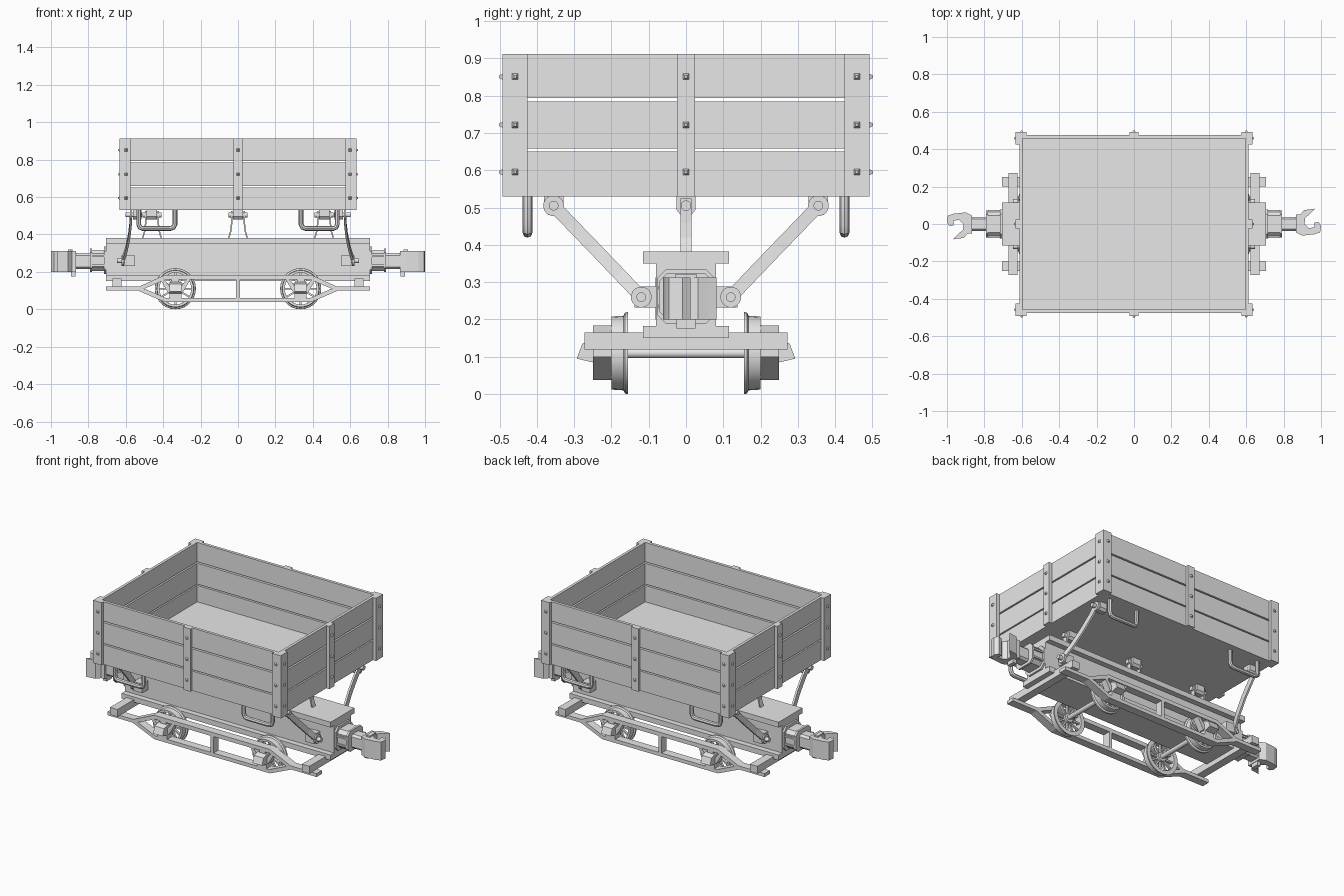
import bpy, bmesh, math
from mathutils import Vector, Matrix

cube = bpy.data.objects.get("Cube")
if cube:
    bpy.data.objects.remove(cube, do_unlink=True)

grey = bpy.data.materials.new("plain_grey")
grey.use_nodes = True
grey.diffuse_color = (0.8, 0.8, 0.8, 1)
grey.node_tree.nodes["Principled BSDF"].inputs["Base Color"].default_value = (0.8, 0.8, 0.8, 1)


def finish(name, bm, mirror=""):
    bmesh.ops.recalc_face_normals(bm, faces=bm.faces)
    me = bpy.data.meshes.new(name)
    bm.to_mesh(me)
    bm.free()
    me.materials.append(grey)
    ob = bpy.data.objects.new(name, me)
    bpy.context.collection.objects.link(ob)
    if mirror:
        mod = ob.modifiers.new("mirror", "MIRROR")
        mod.use_axis = ("x" in mirror, "y" in mirror, False)
        mod.use_mirror_merge = False
    return ob


def smooth(ob):
    bpy.ops.object.select_all(action="DESELECT")
    ob.select_set(True)
    bpy.context.view_layer.objects.active = ob
    bpy.ops.object.shade_smooth_by_angle(angle=math.radians(35))


def prism(name, pts, axis, lo, hi, mirror="", turn=None):
    """Extrude a flat outline along an axis."""
    put = {"x": lambda a, b, c: (c, a, b), "y": lambda a, b, c: (a, c, b),
           "z": lambda a, b, c: (a, b, c)}[axis]
    bm = bmesh.new()
    face = bm.faces.new([bm.verts.new(put(a, b, lo)) for a, b in pts])
    ext = bmesh.ops.extrude_face_region(bm, geom=[face])["geom"]
    bmesh.ops.translate(bm, vec=put(0, 0, hi - lo),
                        verts=[v for v in ext if isinstance(v, bmesh.types.BMVert)])
    if turn:
        bm.transform(turn)
    return finish(name, bm, mirror)


def box(name, x, y, z, mirror="", turn=None):
    pts = [(x[0], y[0]), (x[1], y[0]), (x[1], y[1]), (x[0], y[1])]
    return prism(name, pts, "z", z[0], z[1], mirror, turn)


def rod(name, centre, radius, length, axis, mirror="", sides=16, tip=None):
    turn = Vector((0, 0, 1)).rotation_difference(Vector(axis)).to_matrix().to_4x4()
    bm = bmesh.new()
    spin = Matrix.Rotation(math.pi / sides, 4, "Z")
    bmesh.ops.create_cone(bm, cap_ends=True, segments=sides, radius1=radius, depth=length,
                          radius2=radius if tip is None else tip,
                          matrix=Matrix.Translation(centre) @ turn @ spin)
    ob = finish(name, bm, mirror)
    if sides > 8:
        smooth(ob)
    return ob


def ribbon(name, path, side, thick, mirror):
    """Bent flat bar: sweep a rectangle, wide along side and thick along x."""
    bm = bmesh.new()
    rings = []
    for p in path:
        c, s, t = Vector(p), Vector(side), Vector((thick / 2, 0, 0))
        rings.append([bm.verts.new(c + o) for o in (s + t, s - t, -s - t, -s + t)])
    for a, b in zip(rings, rings[1:]):
        for i in range(4):
            bm.faces.new((a[i], a[i - 1], b[i - 1], b[i]))
    bm.faces.new(rings[0])
    bm.faces.new(rings[-1])
    return finish(name, bm, mirror)


def octagon(hy, z0, z1, cut):
    return [(-hy, z0 + cut), (-hy + cut, z0), (hy - cut, z0), (hy, z0 + cut),
            (hy, z1 - cut), (hy - cut, z1), (-hy + cut, z1), (-hy, z1 - cut)]


# Open box body: floor, planks with gaps, posts and bolts
base, top = 0.53, 0.912
box("floor", (-0.612, 0.612), (-0.475, 0.475), (base, 0.55))
for z in ((base, 0.65), (0.658, 0.785), (0.794, top)):
    box("side_plank", (-0.612, 0.612), (0.457, 0.475), z, "y")
    box("end_plank", (0.595, 0.612), (-0.457, 0.457), z, "x")
corner = [(0.575, 0.475), (0.612, 0.475), (0.612, 0.425), (0.633, 0.425), (0.633, 0.492), (0.575, 0.492)]
prism("corner_post", corner, "z", base, top, "xy")
box("side_post", (-0.024, 0.024), (0.475, 0.492), (base, top), "y")
box("end_post", (0.612, 0.633), (-0.024, 0.024), (base, top), "x")
for z in (0.595, 0.722, 0.851):
    for k in (0, 1):
        rod("side_bolt", (0.6 * k, 0.496, z), 0.012, 0.01, (0, 1, 0), "xy" if k else "y", 4, 0.005)
        rod("end_bolt", (0.637, 0.458 * k, z), 0.012, 0.01, (1, 0, 0), "xy" if k else "x", 4, 0.005)

# Loop handles under the box
curve = bpy.data.curves.new("loop_handle", "CURVE")
curve.dimensions = "3D"
curve.bevel_depth, curve.bevel_resolution, curve.use_fill_caps = 0.013, 2, True
loop = [(0.337, 0.535), (0.337, 0.455), (0.345, 0.438), (0.362, 0.432),
        (0.508, 0.432), (0.524, 0.438), (0.531, 0.455), (0.531, 0.535)]
spline = curve.splines.new("POLY")
spline.points.add(len(loop) - 1)
for p, (x, z) in zip(spline.points, loop):
    p.co = (x, 0.425, z, 1)
handle = bpy.data.objects.new("loop_handle", curve)
bpy.context.collection.objects.link(handle)
bpy.ops.object.select_all(action="DESELECT")
handle.select_set(True)
bpy.context.view_layer.objects.active = handle
bpy.ops.object.convert(target="MESH")
handle = bpy.context.object
handle.data.materials.clear()
handle.data.materials.append(grey)
mod = handle.modifiers.new("mirror", "MIRROR")
mod.use_axis = (True, True, False)
smooth(handle)

# Centre beam with top and bottom flanges
girder = [(-0.115, 0.15), (0.115, 0.15), (0.115, 0.182), (0.081, 0.182), (0.081, 0.35), (0.115, 0.35),
          (0.115, 0.382), (-0.115, 0.382), (-0.115, 0.35), (-0.081, 0.35), (-0.081, 0.182), (-0.115, 0.182)]
prism("centre_beam", girder, "x", -0.705, 0.705)

# Tipping pivots along the middle
lug = [(-0.026, 0.535), (-0.026, 0.495), (-0.014, 0.48), (0.014, 0.48), (0.026, 0.495), (0.026, 0.535)]
for x in (-0.46, 0, 0.46):
    prism("pivot_lug", lug, "x", x - 0.028, x + 0.028)
    rod("pivot_pin", (x, 0, 0.505), 0.014, 0.1, (1, 0, 0))
    for s in (-1, 1):
        path = [(x + s * d, 0, z) for d, z in ((0.034, 0.525), (0.034, 0.46), (0.038, 0.42), (0.05, 0.38))]
        ribbon("pivot_leg", path, (0, 0.015, 0), 0.008, "")

# Diagonal end struts with their brackets
strut = [(0.572, 0.355, 0.505), (0.574, 0.31, 0.458), (0.581, 0.25, 0.396), (0.596, 0.18, 0.323), (0.617, 0.12, 0.26)]
ribbon("end_strut", strut, (0, 0.0125, -0.012), 0.012, "xy")
for x, y, z in (strut[0], strut[-1]):
    rod("strut_eye", (x, y, z), 0.028, 0.013, (1, 0, 0), "xy")
    rod("strut_pin", (x - 0.015, y, z), 0.013, 0.09, (1, 0, 0), "xy")
prism("strut_lug", [(y + 0.355, z) for y, z in lug], "x", 0.515, 0.562, "xy")
box("strut_bracket", (0.55, 0.608), (0.08, 0.138), (0.232, 0.288), "xy")

# Cross beams and side trusses
box("cross_beam", (0.622, 0.672), (-0.272, 0.272), (0.12, 0.165), "x")
rail = [(0, 0.16), (0.385, 0.16), (0.525, 0.1), (0.705, 0.1), (0.705, 0.121), (0.53, 0.121), (0.39, 0.184), (0, 0.184)]
prism("upper_rail", rail, "y", 0.2, 0.25, "xy")
low = [(0, 0.038), (0.39, 0.038), (0.535, 0.1), (0.5, 0.11), (0.385, 0.06), (0, 0.06)]
prism("lower_rail", low, "y", 0.2, 0.25, "xy")
box("truss_post", (-0.01, 0.01), (0.2, 0.25), (0.055, 0.165), "y")

# Wheelsets: axle, spoked wheels and axle boxes
cx, cz = 0.335, 0.11
rod("axle", (cx, 0, cz), 0.014, 0.46, (0, 1, 0), "x")
bm = bmesh.new()
tyre = [(0.085, 0.155), (0.11, 0.155), (0.109, 0.163), (0.1, 0.168), (0.098, 0.2), (0.085, 0.2)]
ring = [bm.verts.new((cx + r, y, cz)) for r, y in tyre]
edges = [bm.edges.new((ring[i - 1], ring[i])) for i in range(len(ring))]
bmesh.ops.spin(bm, geom=ring + edges, cent=(cx, 0, cz), axis=(0, 1, 0),
               angle=math.tau, steps=28, use_duplicate=False)
bmesh.ops.remove_doubles(bm, verts=bm.verts, dist=0.0005)
smooth(finish("wheel_tyre", bm, "xy"))
rod("wheel_hub", (cx, 0.178, cz), 0.028, 0.044, (0, 1, 0), "xy")
for i in range(12):
    turn = Matrix.Translation((cx, 0, cz)) @ Matrix.Rotation(math.tau * i / 12, 4, "Y")
    box("wheel_spoke", (0.02, 0.088), (0.17, 0.184), (-0.005, 0.005), "xy", turn)
case = [(0.2, 0.06), (0.25, 0.06), (0.25, 0.085), (0.293, 0.095), (0.278, 0.135), (0.25, 0.145), (0.2, 0.145)]
prism("axle_box", case, "x", cx - 0.032, cx + 0.032, "xy")
for s in (-1, 1):
    brace = [(cx + s * d, z) for d, z in ((0.032, 0.09), (0.04, 0.09), (0.082, 0.162), (0.062, 0.162), (0.032, 0.125))]
    prism("axle_box_brace", brace, "y", 0.205, 0.245, "xy")
box("axle_box_cap", (cx - 0.02, cx + 0.02), (0.205, 0.245), (0.14, 0.165), "xy")

# Couplers, one turned half round for the other end
head = [(0.865, -0.045), (0.9, -0.062), (0.965, -0.055), (0.995, -0.045), (1.0, -0.01), (0.985, 0.012),
        (0.962, 0.006), (0.966, -0.018), (0.935, -0.022), (0.912, 0.0), (0.915, 0.032), (0.945, 0.058),
        (0.968, 0.082), (0.91, 0.074), (0.888, 0.05), (0.865, 0.05)]
for half in (0, 1):
    turn = Matrix.Rotation(math.pi * half, 4, "Z")
    prism("coupler_flange", octagon(0.078, 0.188, 0.335, 0.025), "x", 0.705, 0.716, "", turn)
    prism("coupler_housing", octagon(0.065, 0.205, 0.318, 0.02), "x", 0.716, 0.78, "", turn)
    prism("coupler_collar", octagon(0.072, 0.2, 0.325, 0.022), "x", 0.78, 0.792, "", turn)
    for z in (0.235, 0.285):
        box("housing_rib", (0.716, 0.78), (-0.074, 0.074), (z - 0.005, z + 0.005), "", turn)
    prism("coupler_shank", octagon(0.038, 0.215, 0.3, 0.012), "x", 0.79, 0.87, "", turn)
    prism("coupler_head", head, "z", 0.2, 0.312, "", turn)
    box("coupler_lock_lift", (0.868, 0.892), (-0.025, 0.025), (0.176, 0.2), "", turn)
    box("coupler_top_lug", (0.885, 0.91), (-0.03, 0.03), (0.312, 0.32), "", turn)
